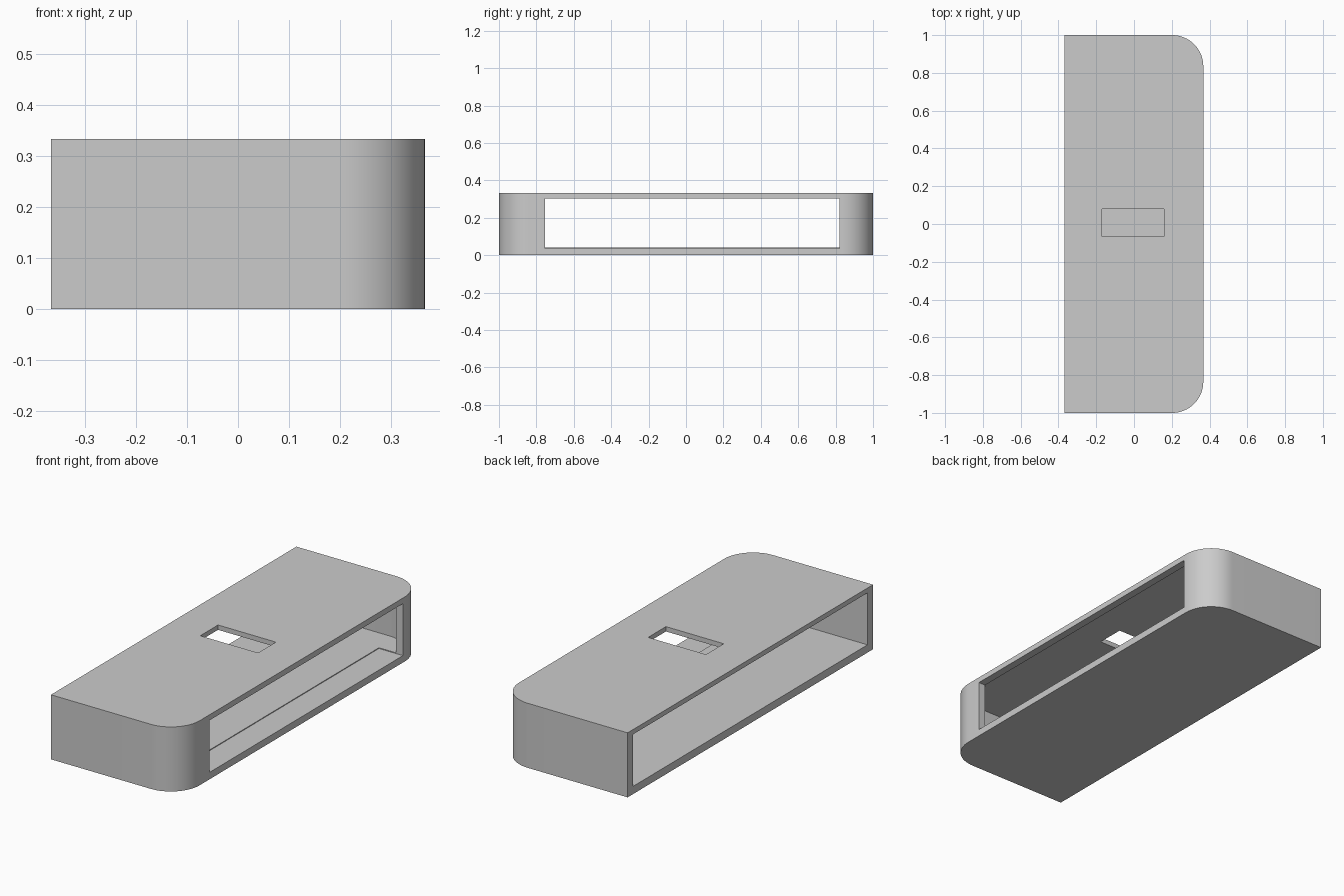
import bpy
import bmesh
from math import radians, sin, cos

if "Cube" in bpy.data.objects:
    bpy.data.objects.remove(bpy.data.objects["Cube"], do_unlink=True)

grey = bpy.data.materials.new("plain grey")
grey.use_nodes = True
colour = (0.6, 0.6, 0.6, 1)
grey.diffuse_color = colour
grey.node_tree.nodes["Principled BSDF"].inputs["Base Color"].default_value = colour


def block(name, x, y, z, radius=0, steps=16):
    """Box between the given limits, with its two +x corners rounded in plan."""
    outline = [(x[0], y[1]), (x[0], y[0])]
    if radius:
        for cy, start in ((y[0] + radius, -90), (y[1] - radius, 0)):
            for i in range(steps + 1):
                a = radians(start + 90 * i / steps)
                outline.append((x[1] - radius + radius * cos(a), cy + radius * sin(a)))
    else:
        outline += [(x[1], y[0]), (x[1], y[1])]
    bm = bmesh.new()
    base = bm.faces.new([bm.verts.new((px, py, z[0])) for px, py in outline])
    top = bmesh.ops.extrude_face_region(bm, geom=[base])["geom"]
    bmesh.ops.translate(bm, vec=(0, 0, z[1] - z[0]),
                        verts=[v for v in top if isinstance(v, bmesh.types.BMVert)])
    bmesh.ops.recalc_face_normals(bm, faces=bm.faces)
    mesh = bpy.data.meshes.new(name)
    bm.to_mesh(mesh)
    bm.free()
    mesh.materials.append(grey)
    obj = bpy.data.objects.new(name, mesh)
    bpy.context.collection.objects.link(obj)
    return obj


# Outer shell, square at the back and rounded at the +x corners
shell = block("shell", (-0.367, 0.367), (-1, 1), (0, 0.333), radius=0.165)

# Openings: hollow inside, side window with a shallow sill recess, top slot
cutters = [
    block("cavity_cutter", (-0.6, 0.327), (-0.955, 0.955), (0.04, 0.308), radius=0.125),
    block("window_cutter", (0.23, 0.6), (-0.755, 0.82), (0.036, 0.304)),
    block("slot_cutter", (-0.17, 0.16), (-0.065, 0.08), (0.2, 0.5)),
]
bpy.context.view_layer.objects.active = shell
for cutter in cutters:
    cutter.hide_render = True
    cut = shell.modifiers.new(cutter.name, "BOOLEAN")
    cut.operation = "DIFFERENCE"
    cut.solver = "EXACT"
    cut.object = cutter
    bpy.ops.object.modifier_apply(modifier=cut.name)
    bpy.data.objects.remove(cutter, do_unlink=True)

# Smooth rounded corners, crisp edges elsewhere
bpy.ops.object.select_all(action="DESELECT")
shell.select_set(True)
bpy.ops.object.shade_smooth_by_angle(angle=radians(30))
